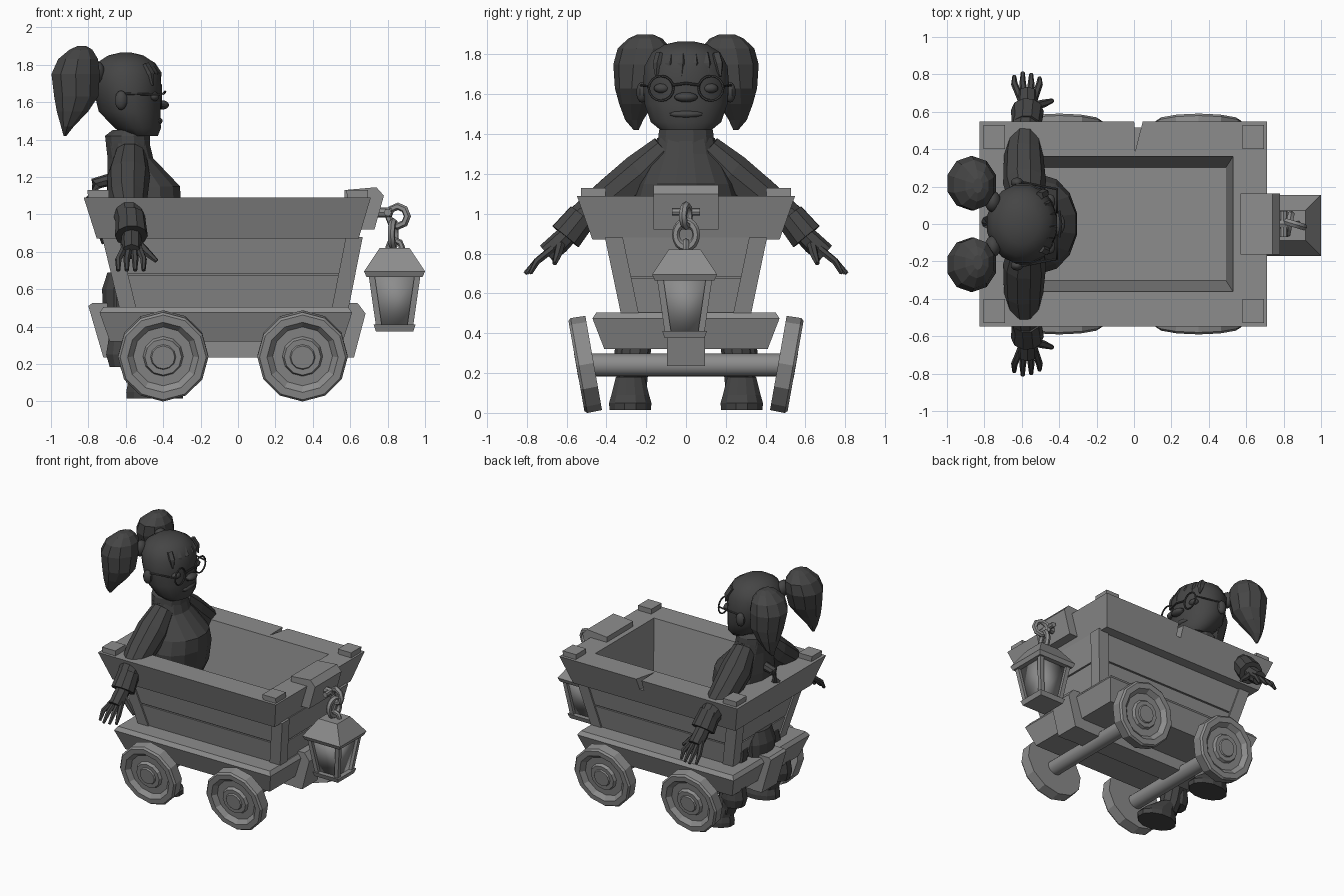
import bpy, bmesh, math
from mathutils import Vector, Matrix

if "Cube" in bpy.data.objects:
    bpy.data.objects.remove(bpy.data.objects["Cube"], do_unlink=True)


def material(name, v):
    m = bpy.data.materials.new(name)
    m.use_nodes = True
    m.diffuse_color = (v, v, v, 1)
    m.node_tree.nodes["Principled BSDF"].inputs["Base Color"].default_value = (v, v, v, 1)
    return m


GREY = material("mid grey", 0.265)
DARK = material("dark grey", 0.06)


def finish(name, bm, mat, smooth=None):
    bmesh.ops.recalc_face_normals(bm, faces=bm.faces)
    me = bpy.data.meshes.new(name)
    bm.to_mesh(me)
    bm.free()
    me.materials.append(mat)
    ob = bpy.data.objects.new(name, me)
    bpy.context.collection.objects.link(ob)
    if smooth:
        bpy.ops.object.select_all(action='DESELECT')
        ob.select_set(True)
        bpy.context.view_layer.objects.active = ob
        bpy.ops.object.shade_smooth_by_angle(angle=math.radians(smooth))
    return ob


def skin(name, loops, mat, smooth=None, closed=False):
    """Bridge loops of points; cap the ends, or join last to first."""
    bm = bmesh.new()
    rows = [[bm.verts.new(p) for p in lp] for lp in loops]
    pairs = list(zip(rows, rows[1:])) + ([(rows[-1], rows[0])] if closed else [])
    for a, b in pairs:
        for i in range(len(a)):
            j = (i + 1) % len(a)
            bm.faces.new((a[i], a[j], b[j], b[i]))
    if not closed:
        bm.faces.new(rows[0])
        bm.faces.new(rows[-1])
    return finish(name, bm, mat, smooth)


def rect(z, x0, x1, y0, y1):
    return [(x0, y0, z), (x1, y0, z), (x1, y1, z), (x0, y1, z)]


def block(name, z0, r0, z1, r1=None, mat=GREY):
    return skin(name, [rect(z0, *r0), rect(z1, *(r1 or r0))], mat)


def sym(x0, x1, h):
    return (x0, x1, -h, h)


def shell(name, z0, out0, in0, z1, out1, in1):
    return skin(name, [rect(z0, *out0), rect(z1, *out1), rect(z1, *in1), rect(z0, *in0)],
                GREY, closed=True)


def prism(name, profile, y0, y1, mat=GREY):
    return skin(name, [[(x, y, z) for x, z in profile] for y in (y0, y1)], mat)


def loft(name, rings, mat=DARK, sides=12, smooth=None):
    """Horizontal elliptical sections: x, y, z, rx, ry."""
    ang = [2 * math.pi * (i + .5) / sides for i in range(sides)]
    return skin(name, [[(x + rx * math.cos(a), y + ry * math.sin(a), z) for a in ang]
                       for x, y, z, rx, ry in rings], mat, smooth)


def tube(name, path, mat=DARK, sides=8, smooth=35):
    """Round sections along a path: x, y, z, radius."""
    pts = [Vector(p[:3]) for p in path]
    loops = []
    for i, p in enumerate(pts):
        d = pts[min(i + 1, len(pts) - 1)] - pts[max(i - 1, 0)]
        q = d.to_track_quat('Z', 'Y')
        loops.append([p + q @ Vector((path[i][3] * math.cos(a), path[i][3] * math.sin(a), 0))
                      for a in (2 * math.pi * k / sides for k in range(sides))])
    return skin(name, loops, mat, smooth)


def ball(name, loc, scale, mat=DARK):
    bm = bmesh.new()
    m = Matrix.Translation(loc) @ Matrix.Diagonal((*scale, 1))
    bmesh.ops.create_uvsphere(bm, u_segments=10, v_segments=7, radius=1, matrix=m)
    return finish(name, bm, mat, 40)


def ring(name, loc, axis, major, minor, mat, stretch=1.0, n=16):
    """A torus, lengthened upward by stretch."""
    q = Vector(axis).to_track_quat('Z', 'Y')
    loops = []
    for i in range(n):
        a = 2 * math.pi * i / n
        loop = []
        for b in (math.pi * j / 3 for j in range(6)):
            r = major + minor * math.cos(b)
            p = q @ Vector((r * math.cos(a), r * math.sin(a), minor * math.sin(b)))
            loop.append(Vector(loc) + Vector((p.x, p.y, p.z * stretch)))
        loops.append(loop)
    return skin(name, loops, mat, 50, closed=True)


# Cart tub: sloping outer and inner walls as functions of height
def outer(z, g=0.0):
    t = (z - .45) / .43
    return sym(-.61 - .105 * t - g, .57 + .085 * t + g, .305 + .09 * t + g)


def inner(z):
    t = (z - .665) / .425
    return sym(-.62 - .03 * t, .49 + .04 * t, .30 + .062 * t)


shell("tub_core", .6, outer(.6, -.012), inner(.66), .88, outer(.88, -.012), inner(.88))
block("tub_floor", .45, outer(.45, -.012), .665, outer(.665, -.012))
shell("lower_planks", .45, outer(.45), inner(.665), .674, outer(.674), inner(.674))
shell("upper_planks", .684, outer(.684), inner(.684), .88, outer(.88), inner(.88))
for sx in (0, 1):
    for sy in (0, 1):
        def corner(z, w=.09):
            r = outer(z, .012)
            x, y = r[sx], r[2 + sy]
            xs = sorted((x, x + (w if sx == 0 else -w)))
            ys = sorted((y, y + (w if sy == 0 else -w)))
            return (*xs, *ys)
        block("corner_post", .45, corner(.45), .88, corner(.88))
        # Small caps on the rim corners
        cx, cy = (-.74, .645)[sx], (-.465, .465)[sy]
        block("rim_cap", 1.07, (cx - .06, cx + .05, cy - .06, cy + .06), 1.13,
              (cx - .065, cx + .05, cy - .063, cy + .063))

# Thick top rim with a split in one side
rim = shell("top_rim", .87, sym(-.755, .645, .47), inner(.87), 1.09, sym(-.825, .71, .548), inner(1.09))
cutter = skin("split_cutter", [[(0, .6, z), (.06, .6, z), (.005, .385, z)] for z in (1.0, 1.2)], GREY)
cutter.hide_render = True
mod = rim.modifiers.new("split", 'BOOLEAN')
mod.object, mod.operation, mod.solver = cutter, 'DIFFERENCE', 'EXACT'
bpy.context.view_layer.objects.active = rim
bpy.ops.object.modifier_apply(modifier=mod.name)
bpy.data.objects.remove(cutter, do_unlink=True)

# Chassis, centre beam and the end blocks that stand out from it
block("chassis", .32, sym(-.685, .56, .41), .475, sym(-.74, .61, .47))
block("chassis_lip", .475, sym(-.74, .61, .47), .505, sym(-.72, .59, .45))
block("centre_beam", .235, sym(-.70, .60, .09), .37)
prism("front_coupling", [(.54, .235), (.62, .235), (.682, .47), (.64, .525), (.54, .525)], -.095, .095)
prism("back_coupling", [(-.64, .235), (-.72, .235), (-.80, .51), (-.78, .525), (-.64, .525)], -.095, .095)

# Wheels leaning outward at the top, with axles
PROFILE = [(.24, -.045), (.242, .03), (.23, .043), (.19, .043), (.16, .012),
           (.108, .012), (.098, .034), (.068, .034), (.062, .044)]
for x in (-.40, .345):
    tube("axle", [(x, -.48, .24, .057), (x, .48, .24, .057)], GREY, 20)
    for s in (1, -1):
        tilt = Matrix.Translation((x, s * .508, .243)) @ Matrix.Rotation(-s * .175, 4, 'X')
        loops = [[tilt @ Vector((r * math.cos(a), s * h, r * math.sin(a)))
                  for a in (2 * math.pi * k / 12 for k in range(12))] for r, h in PROFILE]
        skin("wheel", loops, GREY)

# Lantern bracket, chain and lantern
prism("lantern_bracket", [(.57, 1.06), (.57, 1.13), (.74, 1.145), (.78, 1.10),
                          (.73, .92), (.66, .92), (.68, 1.06)], -.163, .163)
tube("hook", [(.72, 0, 1.01, .028), (.82, 0, 1.01, .025)], GREY)
tube("hook_bar", [(.80, -.07, 1.01, .02), (.80, .07, 1.01, .02)], GREY)
ring("chain_link", (.855, 0, .99), (.3, 1, 0), .053, .02, GREY, n=8)
ring("chain_link", (.83, 0, .895), (1, -.2, 0), .052, .02, GREY, 1.2)
ring("lantern_loop", (.84, 0, .825), (0, 1, 0), .036, .017, GREY, n=8)


LAMP = Vector((.837, -.007))


def square(h):
    return (LAMP.x - h, LAMP.x + h, LAMP.y - h, LAMP.y + h)


block("lantern_roof", .695, square(.163), .82, square(.08))
block("lantern_eave", .665, square(.15), .695, square(.163))
glass = block("lantern_glass", .40, square(.075), .67, square(.115))
for f in glass.data.polygons:
    f.use_smooth = True
for sx in (1, -1):
    for sy in (1, -1):
        def post(h, w=.016):
            x, y = LAMP.x + sx * h, LAMP.y + sy * h
            return (x - w, x + w, y - w, y + w)
        block("lantern_post", .40, post(.083), .67, post(.122))
block("lantern_base", .375, square(.10), .41, square(.112))

# Figure: torso, collar and head
loft("torso", [(-.56, 0, .5, .09, .2), (-.54, 0, .7, .12, .22), (-.50, 0, .9, .18, .25),
               (-.50, 0, 1.05, .2, .265), (-.505, 0, 1.15, .2, .235), (-.575, 0, 1.3, .125, .165),
               (-.59, 0, 1.38, .12, .145)], sides=14)
loft("collar", [(-.585, 0, 1.33, .12, .15), (-.59, 0, 1.42, .125, .14), (-.575, 0, 1.45, .1, .12)])
loft("head", [(-.515, 0, 1.42, .088, .13), (-.535, 0, 1.46, .125, .18), (-.58, 0, 1.55, .168, .212),
              (-.59, 0, 1.65, .182, .22), (-.60, 0, 1.74, .19, .213), (-.60, 0, 1.81, .158, .175),
              (-.60, 0, 1.85, .095, .11), (-.6, 0, 1.865, .03, .04)], sides=16, smooth=35)
ball("nose", (-.405, 0, 1.585), (.038, .06, .025))
ball("lips", (-.427, 0, 1.50), (.025, .085, .02))
tube("glasses_bridge", [(-.40, -.07, 1.645, .007), (-.39, 0, 1.655, .007), (-.40, .07, 1.645, .007)])
for y in (-.13, -.075, -.02, .04, .095, .15):
    tube("fringe_lock", [(-.46 - abs(y) * .3, y, 1.80, .025), (-.425 - abs(y) * .35, y * 1.1, 1.75, .025),
                         (-.41 - abs(y) * .35, y * 1.15, 1.69, .006)], sides=5, smooth=None)

# Loop behind the back that sinks into the rim, and the coat end below it
tube("back_loop", [(-.62, .01, 1.15, .035), (-.69, .01, 1.185, .035), (-.76, .01, 1.165, .035),
                   (-.785, .01, 1.09, .033), (-.75, .01, .98, .03), (-.70, .01, .85, .03)])
loft("coat_end", [(-.64, 0, .50, .085, .13), (-.64, 0, .60, .09, .14), (-.63, 0, .69, .07, .12)])

# Paired parts of the figure
for s in (1, -1):
    ball("eye", (-.45, s * .12, 1.63), (.03, .042, .025))
    ring("glasses_rim", (-.412, s * .125, 1.63), (1, 0, 0), .062, .006, DARK)
    tube("glasses_arm", [(-.415, s * .187, 1.64, .006), (-.6, s * .225, 1.645, .006)])
    ball("ear", (-.625, s * .222, 1.61), (.035, .028, .052))
    ball("hair_tie", (-.755, s * .12, 1.76), (.045, .06, .06))
    loft("pigtail", [(-.925, s * .25, 1.42, .008, .012), (-.912, s * .26, 1.47, .036, .045),
                     (-.885, s * .25, 1.55, .088, .085), (-.865, s * .235, 1.63, .124, .122),
                     (-.868, s * .218, 1.75, .136, .147), (-.855, s * .208, 1.83, .112, .135),
                     (-.84, s * .205, 1.88, .065, .085), (-.835, s * .205, 1.9, .025, .04)], sides=10)
    tube("arm", [(-.575, s * .1, 1.32, .085), (-.585, s * .22, 1.2, .115), (-.59, s * .37, 1.085, .105),
                 (-.58, s * .56, .95, .072)], sides=10, smooth=None)
    tube("cuff", [(-.575, s * .52, .99, .078), (-.57, s * .605, .885, .088)], sides=10, smooth=None)
    tube("palm", [(-.57, s * .58, .91, .05), (-.57, s * .64, .85, .055), (-.57, s * .70, .80, .052)])
    for k, tip in enumerate((-.64, -.595, -.55, -.505)):
        start = -.605 + .024 * k
        reach = .815 - .02 * abs(k - 1.3)
        tube("finger", [(start, s * .67, .825, .02), (tip, s * .75, .76, .018),
                        (tip, s * reach, .70, .011)], sides=6)
    tube("thumb", [(-.54, s * .63, .85, .025), (-.48, s * .645, .79, .021), (-.435, s * .66, .75, .012)], sides=6)
    loft("leg", [(-.53, s * .27, .1, .07, .07), (-.56, s * .27, .2, .08, .08),
                 (-.58, s * .25, .36, .085, .08), (-.56, s * .18, .6, .09, .1)], sides=10)
    loft("boot_cuff", [(-.61, s * .275, .185, .08, .075), (-.61, s * .275, .25, .1, .09),
                       (-.61, s * .275, .34, .085, .08)], sides=10)
    loft("shoe", [(-.445, s * .28, .015, .155, .108), (-.445, s * .28, .05, .158, .11),
                  (-.46, s * .28, .09, .135, .098), (-.53, s * .28, .18, .075, .075)], sides=12)
